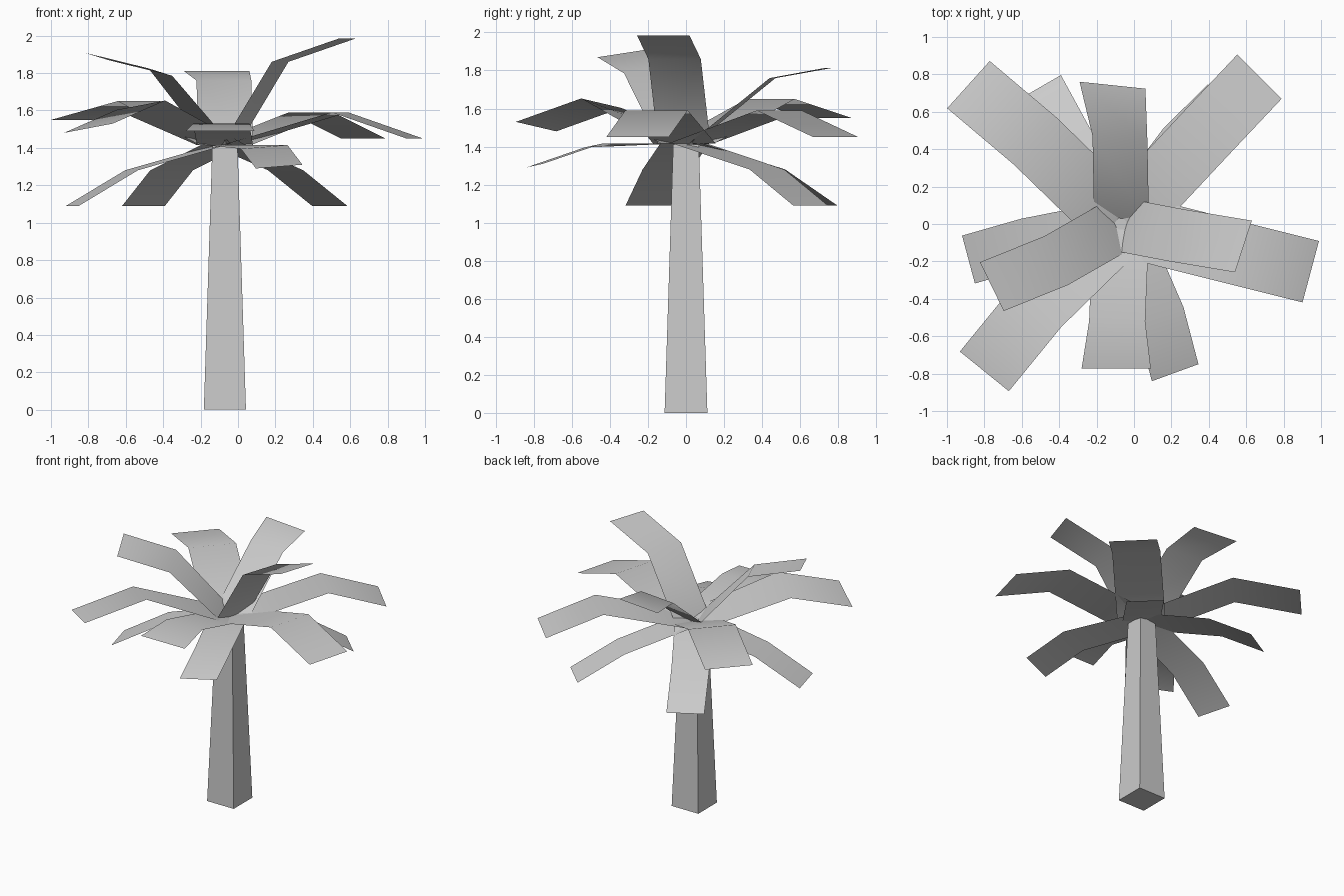
import bpy
import bmesh
from math import radians, sin, cos
from mathutils import Vector

default_cube = bpy.data.objects.get("Cube")
if default_cube:
    bpy.data.objects.remove(default_cube, do_unlink=True)

# One plain material for the whole tree
grey = bpy.data.materials.new("plain_grey")
grey.use_nodes = True
colour = (0.6, 0.6, 0.6, 1)
grey.diffuse_color = colour
grey.node_tree.nodes["Principled BSDF"].inputs["Base Color"].default_value = colour

CROWN = Vector((-0.07, 0, 1.415))


def add_object(name, bm, smooth):
    """Turn a bmesh into a linked object with the shared material."""
    mesh = bpy.data.meshes.new(name)
    bm.to_mesh(mesh)
    bm.free()
    mesh.materials.append(grey)
    for polygon in mesh.polygons:
        polygon.use_smooth = smooth
    obj = bpy.data.objects.new(name, mesh)
    bpy.context.collection.objects.link(obj)
    return obj


def build_trunk(height, bottom_width, top_width):
    """Square trunk, tapered towards the crown."""
    bm = bmesh.new()
    bmesh.ops.create_cube(bm, size=1)
    for vert in bm.verts:
        width = top_width if vert.co.z > 0 else bottom_width
        vert.co = Vector((vert.co.x * width + CROWN.x,
                          vert.co.y * width,
                          (vert.co.z + 0.5) * height))
    add_object("trunk", bm, False)


def build_frond(name, heading, bend, tip, width, tip_width=None, roll=0):
    """Bent leaf strip: root, bend and tip edges run across the heading."""
    angle = radians(heading)
    forward = Vector((cos(angle), sin(angle), 0))
    across = Vector((-sin(angle), cos(angle), 0))
    tilt = Vector((0, 0, roll))
    root = CROWN + forward * 0.03
    sections = [(root, width, tilt * 0),
                (Vector(bend), width, tilt),
                (Vector(tip), tip_width or width, tilt)]
    bm = bmesh.new()
    previous = None
    for centre, span, lift in sections:
        half = across * span / 2 + lift
        edge = [bm.verts.new(centre - half), bm.verts.new(centre + half)]
        if previous:
            bm.faces.new((previous[0], edge[0], edge[1], previous[1]))
        previous = edge
    add_object(name, bm, True)


build_trunk(1.41, 0.225, 0.135)

# Raised upper fronds
build_frond("upper_frond_left", -18, (0.225, -0.06, 1.86), (0.585, -0.12, 1.985), 0.29)
build_frond("upper_frond_right", 206, (-0.415, -0.195, 1.805), (-0.76, -0.335, 1.89),
            width=0.29, roll=-0.02)
build_frond("upper_frond_back", 84, (-0.075, 0.455, 1.76), (-0.115, 0.742, 1.812),
            width=0.295, tip_width=0.354)

# Broad middle fronds
build_frond("middle_frond_back_left", 45, (0.39, 0.49, 1.59), (0.67, 0.787, 1.45), 0.335)
build_frond("middle_frond_left", -15, (0.545, -0.155, 1.59), (0.945, -0.255, 1.45), 0.34)
build_frond("middle_frond_back_right", 138, (-0.53, 0.445, 1.65), (-0.885, 0.745, 1.55), 0.34)
build_frond("middle_frond_front_right", 231, (-0.52, -0.445, 1.628), (-0.8, -0.788, 1.505),
            width=0.337, roll=0.025)
build_frond("middle_frond_front", -90, (-0.09, -0.52, 1.53), (-0.095, -0.772, 1.49),
            width=0.3, tip_width=0.37)

# Narrow drooping lower fronds
build_frond("lower_frond_front", -70, (0.14, -0.49, 1.405), (0.22, -0.795, 1.3),
            width=0.265, roll=0.01)
build_frond("lower_frond_right", 195, (-0.57, -0.1, 1.28), (-0.885, -0.19, 1.09), 0.265)
build_frond("lower_frond_back_right", 120, (-0.355, 0.455, 1.28), (-0.505, 0.73, 1.09), 0.264)
build_frond("lower_frond_back_left", 46, (0.255, 0.425, 1.28), (0.49, 0.655, 1.09), 0.262)
